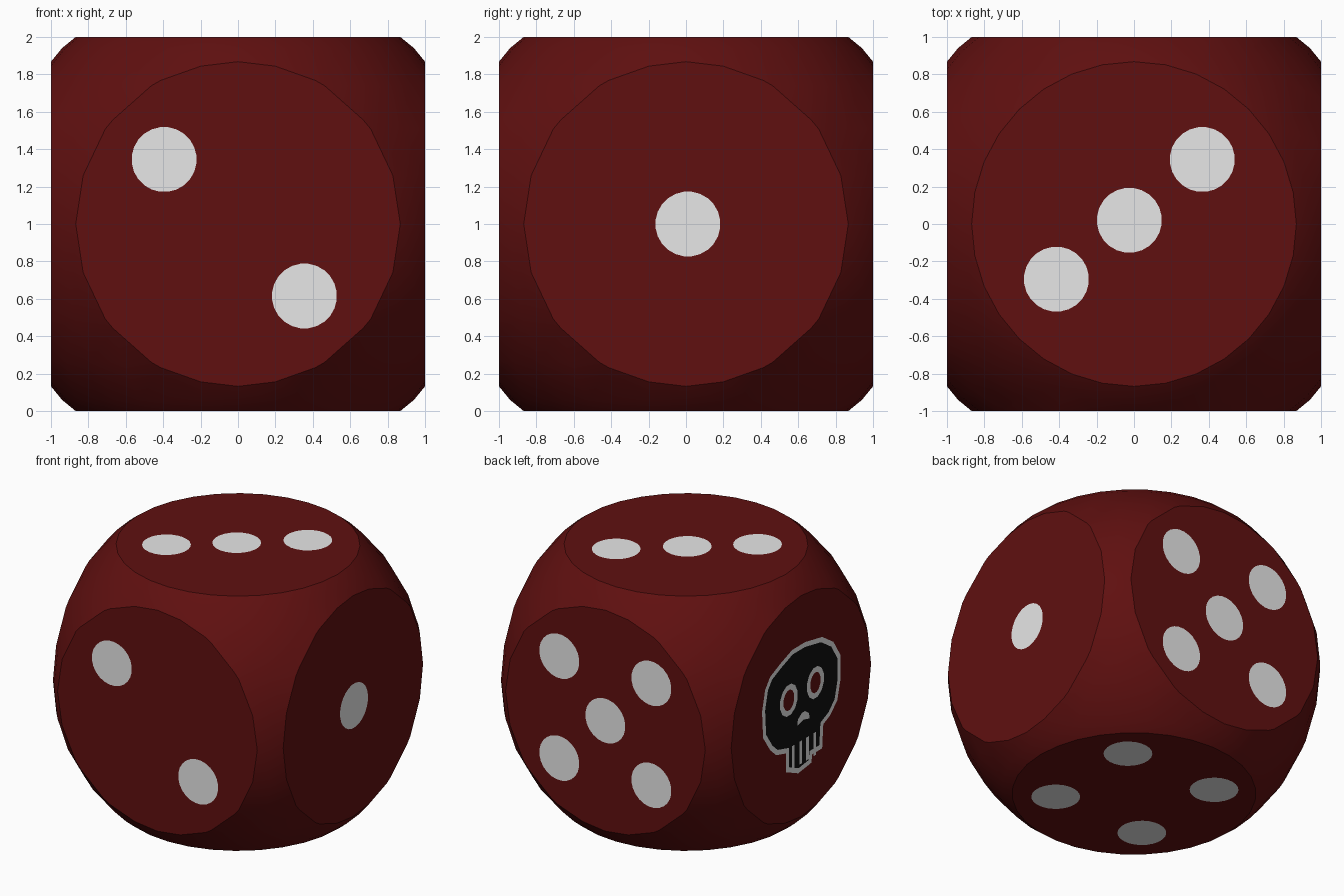
import bpy, bmesh, math
from mathutils import Vector

if "Cube" in bpy.data.objects:
    bpy.data.objects.remove(bpy.data.objects["Cube"])


def material(name, rgb):
    m = bpy.data.materials.new(name)
    m.diffuse_color = (*rgb, 1)
    m.use_nodes = True
    m.node_tree.nodes["Principled BSDF"].inputs["Base Color"].default_value = m.diffuse_color
    return m


RED = material("dark red", (0.115, 0.005, 0.005))
WHITE = material("white", (0.93, 0.93, 0.93))
BLACK = material("black", (0.005, 0.005, 0.005))

CENTRE = Vector((0, 0, 1))
# Each side of the die: its local right and up directions
SIDES = {
    "front": ((1, 0, 0), (0, 0, 1)),
    "right": ((0, 1, 0), (0, 0, 1)),
    "back": ((-1, 0, 0), (0, 0, 1)),
    "left": ((0, -1, 0), (0, 0, 1)),
    "top": ((1, 0, 0), (0, 1, 0)),
    "bottom": ((-1, 0, 0), (0, 1, 0)),
}


def finish(bm, name, mats):
    me = bpy.data.meshes.new(name)
    bm.to_mesh(me)
    bm.free()
    for m in mats:
        me.materials.append(m)
    ob = bpy.data.objects.new(name, me)
    bpy.context.collection.objects.link(ob)
    return ob


def decal(name, side, outlines, mats, lift=0.001, border=0):
    """Flat painted shapes lying just above one side; border insets a rim."""
    r, t = (Vector(v) for v in SIDES[side])
    n = r.cross(t)
    bm = bmesh.new()
    for pts in outlines:
        f = bm.faces.new([bm.verts.new(CENTRE + r * u + t * v + n * (1 + lift)) for u, v in pts])
        f.normal_update()
        if f.normal.dot(n) < 0:
            f.normal_flip()
        if border:
            bmesh.ops.inset_individual(bm, faces=[f], thickness=border, use_even_offset=True)
            f.material_index = 1
    return finish(bm, name, mats)


def oval(u, v, ru, rv, n=24):
    return [(u + ru * math.cos(2 * math.pi * (i + 0.5) / n),
             v + rv * math.sin(2 * math.pi * (i + 0.5) / n)) for i in range(n)]


# Die body: a sphere sliced flat on six sides
bm = bmesh.new()
bmesh.ops.create_uvsphere(bm, u_segments=32, v_segments=16, radius=1.33)
bmesh.ops.translate(bm, verts=bm.verts, vec=CENTRE)
for r, t in SIDES.values():
    n = Vector(r).cross(Vector(t))
    cut = bmesh.ops.bisect_plane(bm, geom=bm.verts[:] + bm.edges[:] + bm.faces[:],
                                 plane_co=CENTRE + n, plane_no=n, clear_outer=True)
    rim = [e for e in cut["geom_cut"] if isinstance(e, bmesh.types.BMEdge)]
    bmesh.ops.edgeloop_fill(bm, edges=rim)
bmesh.ops.recalc_face_normals(bm, faces=bm.faces)
body = finish(bm, "die_body", [RED])
bpy.context.view_layer.objects.active = body
body.select_set(True)
bpy.ops.object.shade_smooth_by_angle(angle=math.radians(25))

# Pips
corners = [(a, b) for a in (-0.4, 0.4) for b in (-0.4, 0.4)]
PIPS = {
    "right": [(0.01, 0)],
    "front": [(-0.395, 0.345), (0.355, -0.385)],
    "top": [(0.365, 0.345), (-0.025, 0.02), (-0.415, -0.295)],
    "bottom": [(u, v + 0.01) for u, v in corners],
    "back": corners + [(0, 0)],
}
for side, spots in PIPS.items():
    decal(side + "_pips", side, [oval(u, v, 0.174, 0.174) for u, v in spots], [WHITE])

# Skull emblem on the left side: black shape with a white rim
skull = [(0.26, 0.444), (0.40, 0.352), (0.486, 0.217), (0.486, 0.02), (0.448, -0.124),
         (0.361, -0.209), (0.274, -0.247), (0.26, -0.431), (0.137, -0.43), (0.125, -0.493),
         (-0.037, -0.514), (-0.187, -0.448), (-0.187, -0.30), (-0.311, -0.267), (-0.386, -0.199),
         (-0.473, -0.071), (-0.486, 0.139), (-0.448, 0.297), (-0.386, 0.376), (-0.262, 0.43),
         (-0.112, 0.484), (0.05, 0.484)]
decal("skull", "left", [skull], [WHITE, BLACK], border=0.038)

# Eye sockets: white rim around die-coloured centre
decal("skull_eyes", "left", [oval(-0.156, 0.106, 0.112, 0.125, 12), oval(0.174, 0.119, 0.108, 0.125, 12)],
      [WHITE, RED], 0.003, 0.042)

# Nose and gaps between the teeth
nose = [(-0.05, -0.135), (-0.045, -0.09), (0.005, -0.055), (0.045, -0.055),
        (0.095, -0.09), (0.1, -0.135), (0.025, -0.115)]
gaps = [[(u - 0.016, -0.45), (u + 0.016, -0.45), (u + 0.016, -0.27), (u - 0.016, -0.27)]
        for u in (-0.1, -0.01, 0.075, 0.165)]
decal("skull_nose_and_teeth", "left", [nose] + gaps, [WHITE], 0.003)
